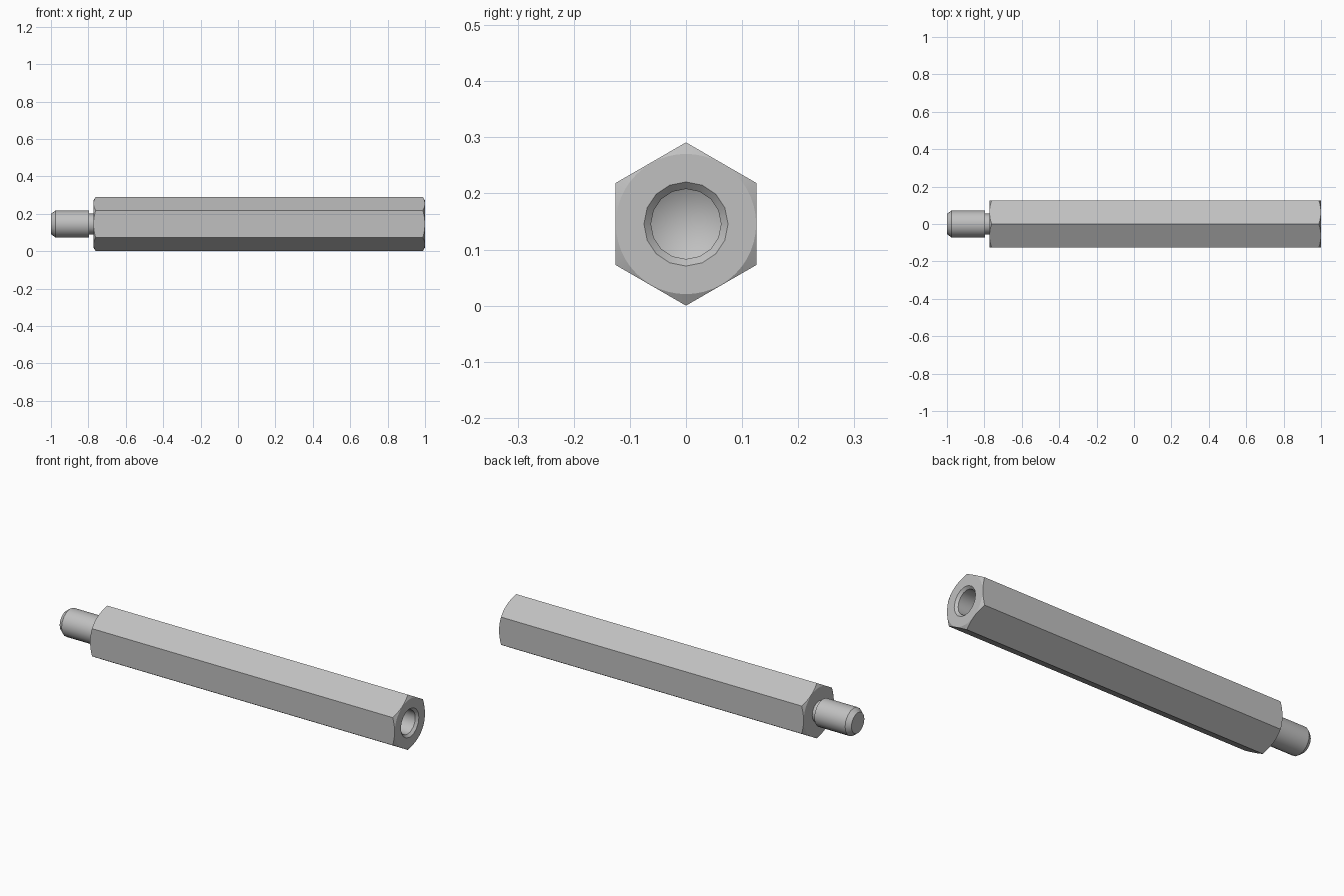
import bpy, bmesh
from math import cos, sin, pi, tan, radians

AXIS_Z = 0.1455        # height of the long axis
FLAT = 0.126           # centre to flat of the hexagon
FACE_R = 0.125         # radius of the flat end discs
BODY_L, BODY_R = -0.773, 1.0
SIDES = 16             # sides of the round parts
HEX_STEPS = SIDES * 3  # points around the hexagon

cube = bpy.data.objects.get("Cube")
if cube:
    bpy.data.objects.remove(cube)

steel = bpy.data.materials.new("grey steel")
steel.use_nodes = True
colour = (0.53, 0.53, 0.53, 1)
steel.diffuse_color = colour
steel.node_tree.nodes["Principled BSDF"].inputs["Base Color"].default_value = colour


def point(bm, x, r, a):
    return bm.verts.new((x, r * sin(a), AXIS_Z + r * cos(a)))


def circle(bm, x, r, n=SIDES):
    return [point(bm, x, r, 2 * pi * i / n) for i in range(n)]


def hexagon(bm, end, inward):
    """Hexagonal outline whose corners are cut back by a 30 degree cone."""
    ring = []
    for i in range(HEX_STEPS):
        a = 2 * pi * i / HEX_STEPS
        r = FLAT / cos((a % (pi / 3)) - pi / 6)
        ring.append(point(bm, end + inward * (r - FACE_R) * tan(radians(30)), r, a))
    return ring


def bridge(bm, a, b):
    """Join ring a to ring b, where b may have a whole multiple of a's points."""
    k = len(b) // len(a)
    for i in range(len(a)):
        outer = [b[(i * k + j) % len(b)] for j in range(k + 1)]
        bm.faces.new([a[(i + 1) % len(a)], a[i]] + outer)


def cone_tip(bm, ring, x):
    tip = bm.verts.new((x, 0, AXIS_Z))
    for i in range(len(ring)):
        bm.faces.new((ring[i - 1], ring[i], tip))


def finish(bm, name):
    bmesh.ops.recalc_face_normals(bm, faces=bm.faces)
    mesh = bpy.data.meshes.new(name)
    bm.to_mesh(mesh)
    bm.free()
    mesh.materials.append(steel)
    ob = bpy.data.objects.new(name, mesh)
    bpy.context.collection.objects.link(ob)
    bpy.ops.object.select_all(action='DESELECT')
    ob.select_set(True)
    bpy.context.view_layer.objects.active = ob
    bpy.ops.object.shade_smooth_by_angle(angle=radians(25))


# Hexagonal body with chamfered ends and a blind drilled hole
bm = bmesh.new()
left_face = circle(bm, BODY_L, FACE_R, HEX_STEPS)
left_hex = hexagon(bm, BODY_L, 1)
right_hex = hexagon(bm, BODY_R, -1)
right_face = circle(bm, BODY_R, FACE_R, HEX_STEPS)
bm.faces.new(left_face)
bridge(bm, left_face, left_hex)
# one long face per flat of the hexagon
step = HEX_STEPS // 6
for s in range(6):
    idx = [(s * step + j) % HEX_STEPS for j in range(step + 1)]
    bm.faces.new([left_hex[i] for i in idx] + [right_hex[i] for i in reversed(idx)])
bridge(bm, right_hex, right_face)
mouth = circle(bm, BODY_R, 0.075)
bore = circle(bm, BODY_R - 0.0125, 0.0625)
bore_end = circle(bm, BODY_R - 0.36, 0.0625)
bridge(bm, mouth, right_face)
bridge(bm, bore, mouth)
bridge(bm, bore_end, bore)
cone_tip(bm, bore_end, BODY_R - 0.396)
finish(bm, "hex_body")

# Stud with a relief neck and a chamfered tip
bm = bmesh.new()
profile = [(BODY_L, 0.055), (-0.797, 0.055), (-0.797, 0.072), (-0.976, 0.072), (-1.0, 0.054)]
rings = [circle(bm, x, r) for x, r in profile]
for a, b in zip(rings, rings[1:]):
    bridge(bm, a, b)
bm.faces.new(rings[0])
bm.faces.new(rings[-1])
finish(bm, "threaded_stud")
